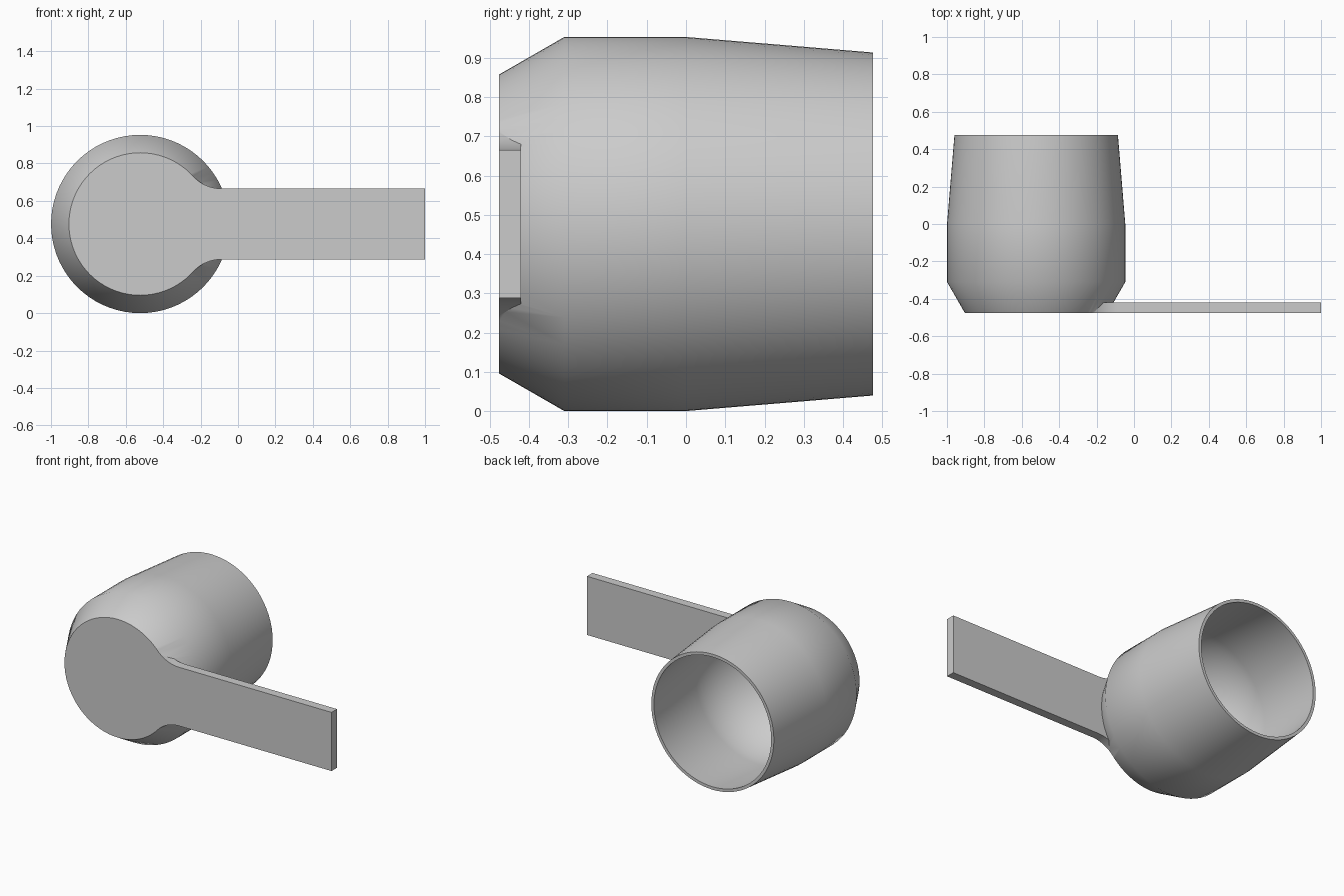
import bpy, bmesh
from math import sin, cos, pi, atan2, sqrt, radians
from mathutils import Vector

default = bpy.data.objects.get("Cube")
if default:
    bpy.data.objects.remove(default, do_unlink=True)

grey = bpy.data.materials.new("plain grey")
grey.use_nodes = True
colour = (0.6, 0.6, 0.6, 1)
grey.diffuse_color = colour
grey.node_tree.nodes["Principled BSDF"].inputs["Base Color"].default_value = colour

CX, CZ = -0.523, 0.4765        # cup axis, running along y
FRONT, BACK = -0.476, 0.476
BASE_R, BODY_R, RIM_R = 0.381, 0.4765, 0.437
WALL = 0.019
SEGMENTS = 72


def finish(bm, name):
    bmesh.ops.recalc_face_normals(bm, faces=bm.faces)
    mesh = bpy.data.meshes.new(name)
    bm.to_mesh(mesh)
    bm.free()
    mesh.materials.append(grey)
    obj = bpy.data.objects.new(name, mesh)
    bpy.context.collection.objects.link(obj)
    return obj


def make_cup():
    # Outer wall profile, then tapered inner wall ending in a round bowl
    profile = [(0, FRONT), (BASE_R, FRONT), (BODY_R, -0.31), (BODY_R, 0),
               (RIM_R, BACK), (RIM_R - WALL, BACK)]
    bowl = BODY_R - WALL
    steps = 16
    for i in range(steps):
        a = i / steps * pi / 2
        profile.append((bowl * cos(a), -bowl * sin(a)))
    profile.append((0, -bowl))
    bm = bmesh.new()
    verts = [bm.verts.new((CX + r, y, CZ)) for r, y in profile]
    edges = [bm.edges.new(pair) for pair in zip(verts, verts[1:])]
    bmesh.ops.spin(bm, geom=verts + edges, cent=(CX, 0, CZ), axis=(0, 1, 0),
                   angle=2 * pi, steps=SEGMENTS)
    bmesh.ops.remove_doubles(bm, verts=bm.verts, dist=0.0001)
    # Merge the base fan into one flat face
    base = [f for f in bm.faces if all(abs(v.co.y - FRONT) < 0.0001 for v in f.verts)]
    bmesh.ops.dissolve_faces(bm, faces=base)
    return finish(bm, "scoop_cup")


def make_handle():
    # Flat bar whose concave fillets meet the base disc tangentially
    half, thick, fillet = 0.189, 0.056, 0.21
    rise = half + fillet
    run = sqrt((BASE_R + fillet) ** 2 - rise ** 2)
    sweep = pi / 2 - atan2(rise, run)
    steps = 10
    upper = []
    for i in range(steps + 1):
        a = i / steps * sweep - sweep
        upper.append((CX + run + fillet * sin(a), rise - fillet * cos(a)))
    upper.append((1.0, half))
    outline = upper + [(x, -z) for x, z in reversed(upper)]
    bm = bmesh.new()
    face = bm.faces.new([bm.verts.new((x, FRONT, CZ + z)) for x, z in outline])
    extruded = bmesh.ops.extrude_face_region(bm, geom=[face])["geom"]
    moved = [g for g in extruded if isinstance(g, bmesh.types.BMVert)]
    bmesh.ops.translate(bm, verts=moved, vec=Vector((0, thick, 0)))
    return finish(bm, "handle")


cup = make_cup()
handle = make_handle()

# Fuse the handle into the cup
union = cup.modifiers.new("join_handle", 'BOOLEAN')
union.operation = 'UNION'
union.solver = 'EXACT'
union.object = handle
bpy.ops.object.select_all(action='DESELECT')
cup.select_set(True)
bpy.context.view_layer.objects.active = cup
bpy.ops.object.modifier_apply(modifier=union.name)
bpy.data.objects.remove(handle, do_unlink=True)
cup.name = "scoop_cup_with_handle"
bpy.ops.object.shade_smooth_by_angle(angle=radians(35))
